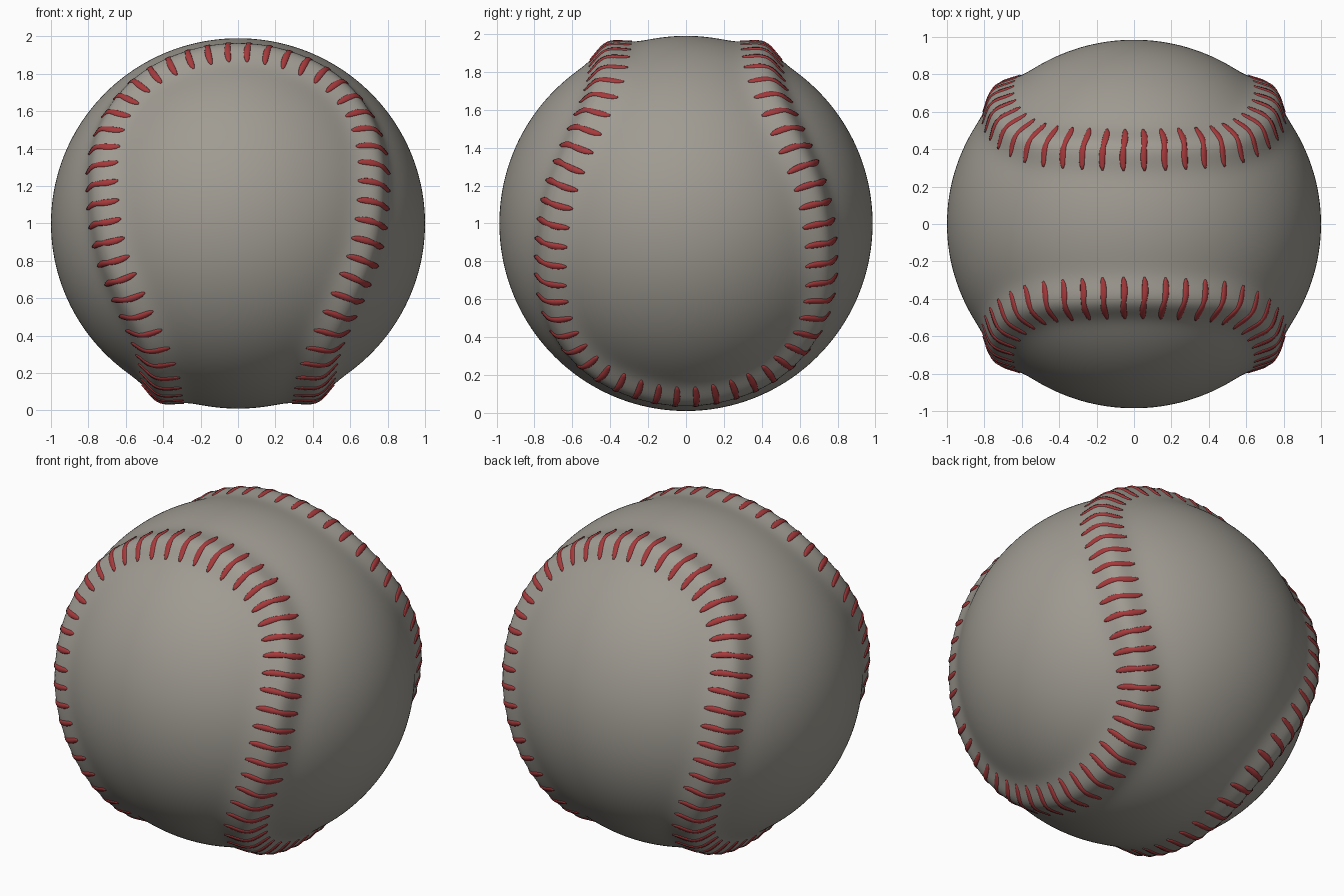
import bpy, bmesh, math
from mathutils import Vector
from mathutils.kdtree import KDTree

if "Cube" in bpy.data.objects:
    bpy.data.objects.remove(bpy.data.objects["Cube"])

BASE_R, RIDGE, RIDGE_W = 0.99, 0.052, 0.10
STITCHES = 108
CENTRE = Vector((0, 0, 1))


def material(name, rgb):
    m = bpy.data.materials.new(name)
    m.diffuse_color = (*rgb, 1)
    m.use_nodes = True
    m.node_tree.nodes["Principled BSDF"].inputs["Base Color"].default_value = m.diffuse_color
    return m


leather = material("grey_leather", (0.35, 0.33, 0.29))
thread = material("red_thread", (0.38, 0.042, 0.045))

# Seam path: one eighth is given, the rest follows by symmetry
eighth = [Vector(p) for p in (
    (0, .40, .92), (.22, .405, .89), (.44, .42, .80), (.57, .455, .69),
    (.66, .51, .56), (.725, .60, .38), (.73, .67, .20), (.71, .71, 0))]
quarter = eighth + [Vector((p.y, p.x, -p.z)) for p in reversed(eighth[:-1])]
half = quarter + [Vector((p.x, -p.y, p.z)) for p in reversed(quarter[:-1])]
loop = half + [Vector((-p.x, p.y, p.z)) for p in reversed(half[1:-1])]


def catmull(a, b, c, d, t):
    return 0.5 * (2 * b + (c - a) * t + (2 * a - 5 * b + 4 * c - d) * t ** 2
                  + (3 * b - a - 3 * c + d) * t ** 3)


n = len(loop)
seam = []
for i in range(n):
    pts = [loop[(i + k) % n] for k in (-1, 0, 1, 2)]
    seam += [catmull(*pts, j / 20).normalized() for j in range(20)]

tree = KDTree(len(seam))
for i, p in enumerate(seam):
    tree.insert(p, i)
tree.balance()


# Surface of the ball: a sphere with a soft ridge along the seam
def surface(direction, lift=0.0):
    d = direction.normalized()
    dist = tree.find(d)[2]
    r = BASE_R + RIDGE * math.exp(-(dist / RIDGE_W) ** 2) + lift
    p = d * r
    return CENTRE + Vector((p.x * 1.01, p.y * 0.995, p.z))


def finish(bm, name, mat):
    bmesh.ops.recalc_face_normals(bm, faces=bm.faces)
    mesh = bpy.data.meshes.new(name)
    for f in bm.faces:
        f.smooth = True
    bm.to_mesh(mesh)
    bm.free()
    mesh.materials.append(mat)
    ob = bpy.data.objects.new(name, mesh)
    bpy.context.collection.objects.link(ob)
    return ob


# Ball cover
bm = bmesh.new()
bmesh.ops.create_icosphere(bm, subdivisions=7, radius=1)
for v in bm.verts:
    v.co = surface(v.co)
finish(bm, "ball_cover", leather)

# Even spacing along the seam
lengths = [0.0]
for i in range(len(seam)):
    lengths.append(lengths[-1] + (seam[(i + 1) % len(seam)] - seam[i]).length)


def seam_at(s):
    s %= lengths[-1]
    i = max(k for k in range(len(seam)) if lengths[k] <= s)
    a, b = seam[i], seam[(i + 1) % len(seam)]
    t = (s - lengths[i]) / (lengths[i + 1] - lengths[i])
    return a.lerp(b, t).normalized(), (b - a).normalized()


# Stitches: thin rounded strips laid across the ridge
bm = bmesh.new()
STEPS = 12
PROFILE = ((-1, -0.004), (-0.75, 0.004), (0, 0.006), (0.75, 0.004), (1, -0.004))
for k in range(STITCHES):
    p, along = seam_at((k + 0.5) * lengths[-1] / STITCHES)
    across = p.cross(along).normalized()
    rows = []
    for j in range(STEPS + 1):
        u = -1 + 2 * j / STEPS
        width = 0.019 * (1 - 0.25 * math.exp(-(u / 0.2) ** 2)) \
            * math.sqrt(max(0.08, 1 - abs(u) ** 5))
        wave = 0.004 * math.sin(math.pi * u)
        rows.append([bm.verts.new(surface(
            p + across * (u * 0.122) + along * (wave + w * width), h))
            for w, h in PROFILE])
    for a, b in zip(rows, rows[1:]):
        for i in range(len(PROFILE) - 1):
            bm.faces.new((a[i], a[i + 1], b[i + 1], b[i]))
        bm.faces.new((a[-1], a[0], b[0], b[-1]))
    bm.faces.new(rows[0])
    bm.faces.new(rows[-1])
finish(bm, "seam_stitches", thread)
